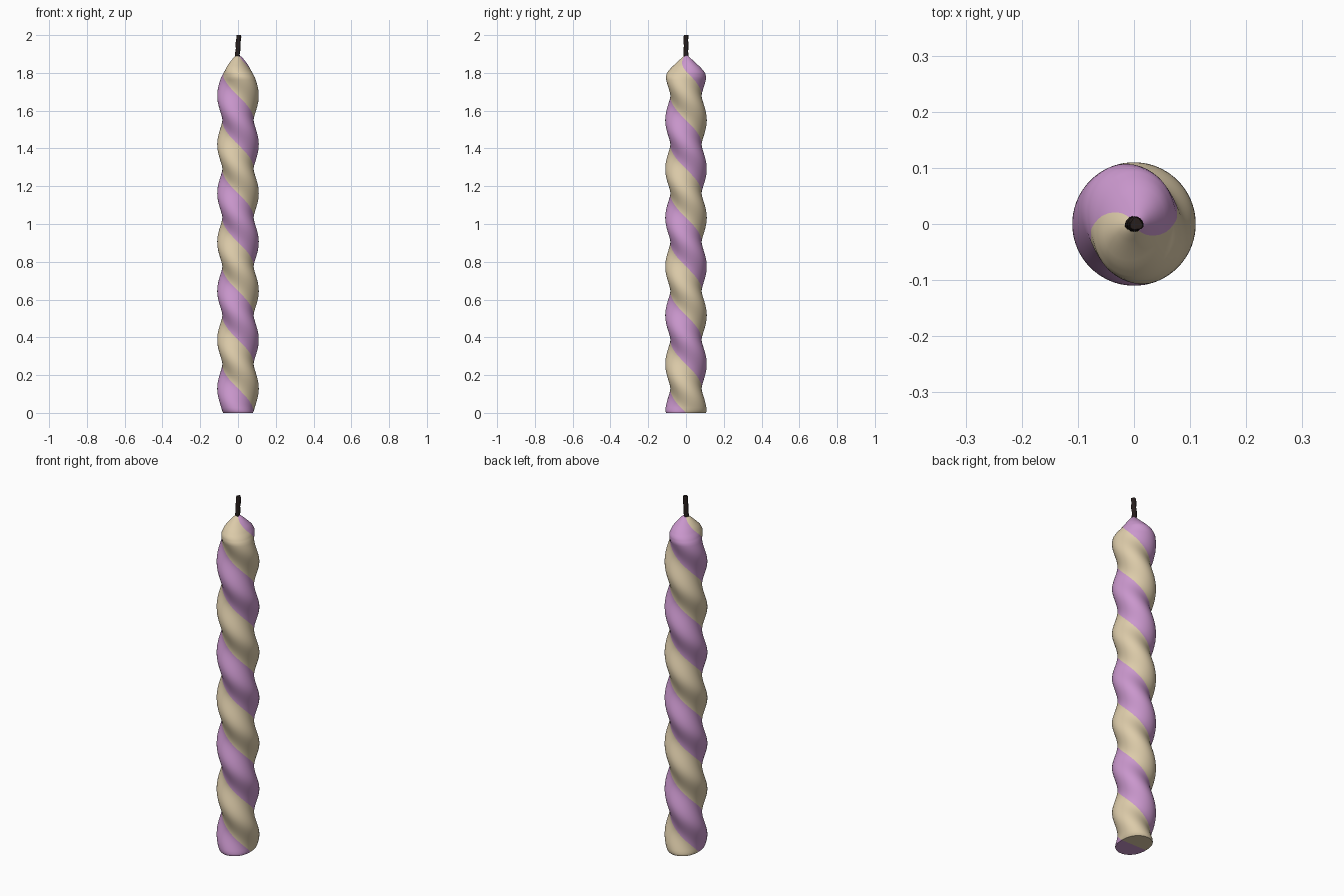
import bpy, bmesh
from math import sin, cos, pi, tau

cube = bpy.data.objects.get("Cube")
if cube:
    bpy.data.objects.remove(cube)


def material(name, rgb):
    m = bpy.data.materials.new(name)
    m.use_nodes = True
    m.diffuse_color = (*rgb, 1)
    m.node_tree.nodes["Principled BSDF"].inputs["Base Color"].default_value = (*rgb, 1)
    return m


LILAC = material("lilac wax", (0.59, 0.31, 0.61))
CREAM = material("cream wax", (0.72, 0.60, 0.40))
BLACK = material("charred black", (0.02, 0.013, 0.012))


def loft(name, rings, materials, pick):
    """Skin closed rings of points, cap both ends; pick(k) gives the material of column k."""
    bm = bmesh.new()
    rows = [[bm.verts.new(p) for p in ring] for ring in rings]
    n = len(rows[0])
    caps = []
    for ring in (rows[0], rows[-1]):
        centre = sum((v.co for v in ring), ring[0].co * 0) / n
        caps.append(bm.verts.new(centre))
    for k in range(n):
        j = (k + 1) % n
        for low, high in zip(rows, rows[1:]):
            bm.faces.new((low[k], low[j], high[j], high[k])).material_index = pick(k)
        bm.faces.new((rows[0][j], rows[0][k], caps[0])).material_index = pick(k)
        bm.faces.new((rows[-1][k], rows[-1][j], caps[1])).material_index = pick(k)
    mesh = bpy.data.meshes.new(name)
    bm.to_mesh(mesh)
    bm.free()
    for m in materials:
        mesh.materials.append(m)
    obj = bpy.data.objects.new(name, mesh)
    bpy.context.collection.objects.link(obj)
    bpy.ops.object.select_all(action="DESELECT")
    obj.select_set(True)
    bpy.context.view_layer.objects.active = obj
    bpy.ops.object.shade_smooth_by_angle(angle=pi / 4)
    return obj


# Twisted two-strand wax body: an oval section turning as it rises
SIDES, PITCH, LONG, SHORT = 48, 0.5167, 0.11, 0.083
levels = [(0, 0.95), (0.005, 0.98), (0.015, 1)]
levels += [(0.015 + 1.76 * i / 140, 1) for i in range(1, 141)]
# shoulder and pointed tip
tip = [(1.775, 1), (1.80, 0.92), (1.83, 0.70), (1.86, 0.42), (1.882, 0.21), (1.893, 0.08)]
for (z0, s0), (z1, s1) in zip(tip, tip[1:]):
    levels += [(z0 + (z1 - z0) * t / 3, s0 + (s1 - s0) * t / 3) for t in (1, 2, 3)]


def wax_ring(z, scale):
    turn = -pi / 2 - tau * z / PITCH
    ring = []
    for k in range(SIDES):
        a = tau * k / SIDES - pi / 2
        r = scale * (SHORT + (LONG - SHORT) * cos(a) ** 2)
        ring.append((r * cos(a + turn), r * sin(a + turn), z))
    return ring


loft("twisted_candle", [wax_ring(z, s) for z, s in levels], [LILAC, CREAM],
     lambda k: 0 if k < SIDES // 2 else 1)


# Wick: thin braided cord with a slight lean
def wick_ring(t):
    ring = []
    for k in range(16):
        a = tau * k / 16
        r = 0.0125 + 0.0015 * cos(3 * a + 14 * t)
        if t == 1:
            r *= 0.85
        ring.append((-0.004 + 0.008 * t + r * cos(a), r * sin(a), 1.87 + 0.13 * t))
    return ring


loft("wick", [wick_ring(i / 24) for i in range(25)], [BLACK], lambda k: 0)
